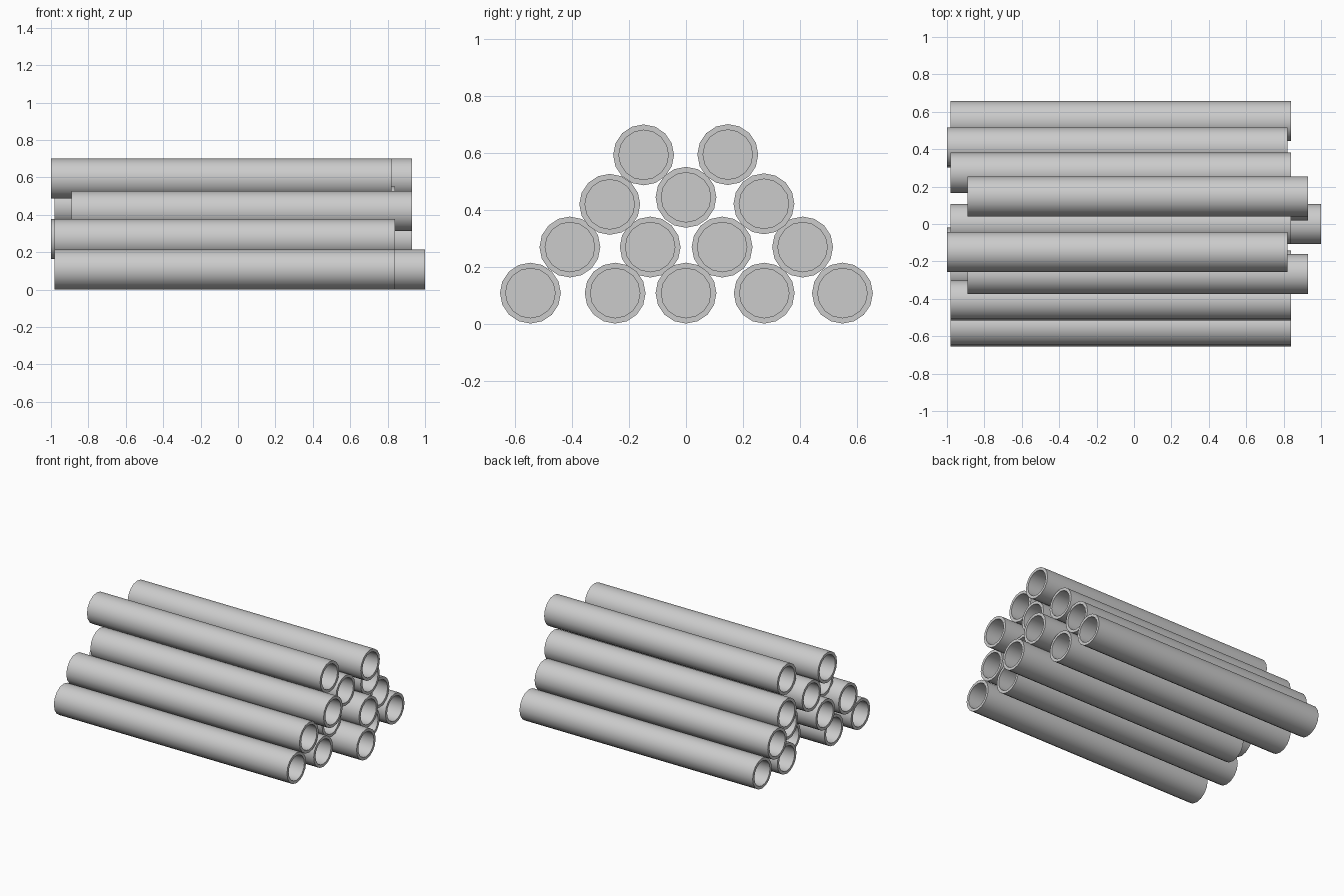
import bpy
import bmesh
import math
from mathutils import Matrix, Vector

default_cube = bpy.data.objects.get("Cube")
if default_cube:
    bpy.data.objects.remove(default_cube, do_unlink=True)

SIDES = 16
OUTER, INNER = 0.107, 0.087
LENGTH = 1.82
PLUG = 0.02  # half thickness of the plug in the middle of the bore


def pipe_mesh():
    """Cylinder along x, with both ends inset and pushed in to form a bore."""
    bm = bmesh.new()
    bmesh.ops.create_cone(bm, cap_ends=True, segments=SIDES, radius1=OUTER,
                          radius2=OUTER, depth=LENGTH,
                          matrix=Matrix.Rotation(math.pi / 2, 4, 'Y'))
    caps = [f for f in bm.faces if len(f.verts) == SIDES]
    rim = (OUTER - INNER) * math.cos(math.pi / SIDES)
    bmesh.ops.inset_individual(bm, faces=caps, thickness=rim, use_even_offset=True)
    bores = bmesh.ops.extrude_discrete_faces(bm, faces=caps)["faces"]
    for face in bores:
        inward = -math.copysign(LENGTH / 2 - PLUG, face.calc_center_median().x)
        bmesh.ops.translate(bm, verts=face.verts, vec=Vector((inward, 0, 0)))
    mesh = bpy.data.meshes.new("pipe")
    bm.to_mesh(mesh)
    bm.free()
    return mesh


# Each pipe: y, z and how far it is slid along x
NEAR, BACK, FORE, FAR = -0.07, -0.09, 0.02, 0.09
rows = {
    "bottom": [(-0.547, 0.108, NEAR), (-0.249, 0.108, NEAR), (0, 0.108, FAR),
               (0.275, 0.108, NEAR), (0.55, 0.108, NEAR)],
    "second": [(-0.408, 0.27, NEAR), (-0.126, 0.27, BACK),
               (0.127, 0.27, FORE), (0.41, 0.27, BACK)],
    "third": [(-0.268, 0.42, FORE), (0, 0.445, NEAR), (0.274, 0.422, NEAR)],
    "top": [(-0.149, 0.594, BACK), (0.147, 0.595, FORE)],
}

# Stack of pipes sharing one mesh
mesh = pipe_mesh()
bpy.ops.object.select_all(action='DESELECT')
for row, pipes in rows.items():
    for i, (y, z, slide) in enumerate(pipes, 1):
        pipe = bpy.data.objects.new(f"{row}_row_pipe_{i}", mesh)
        pipe.location = (slide, y, z)
        bpy.context.collection.objects.link(pipe)

# Smooth walls with crisp rims
pipe.select_set(True)
bpy.context.view_layer.objects.active = pipe
bpy.ops.object.shade_smooth_by_angle(angle=math.radians(40))
